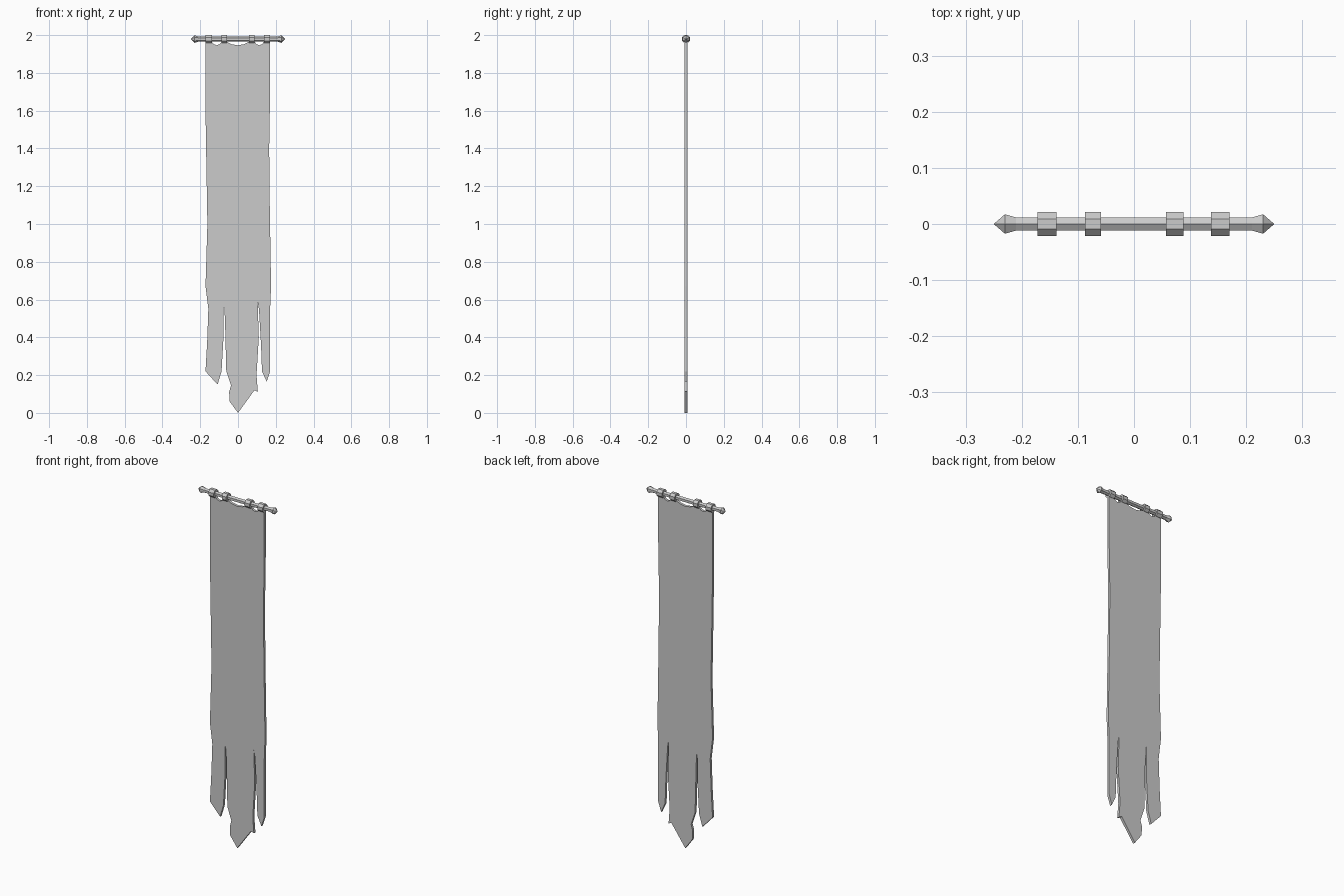
import bpy, bmesh, math

if "Cube" in bpy.data.objects:
    bpy.data.objects.remove(bpy.data.objects["Cube"])

ROD_Z = 1.979


def lathe_x(name, profile, sides, phase):
    """Flat-shaded solid of revolution about the x direction; profile = (x, radius)."""
    bm = bmesh.new()
    rings = []
    for x, r in profile:
        if r == 0:
            rings.append([bm.verts.new((x, 0, ROD_Z))])
            continue
        ring = []
        for i in range(sides):
            a = phase + math.tau * i / sides
            ring.append(bm.verts.new((x, r * math.cos(a), ROD_Z + r * math.sin(a))))
        rings.append(ring)
    for a, b in zip(rings, rings[1:]):
        for i in range(sides):
            j = (i + 1) % sides
            quad = [a[i % len(a)], a[j % len(a)], b[j % len(b)], b[i % len(b)]]
            bm.faces.new(list(dict.fromkeys(quad)))
    for end in (rings[0], rings[-1]):
        if len(end) > 2:
            bm.faces.new(end)
    finish(name, bm)


def finish(name, bm):
    bmesh.ops.recalc_face_normals(bm, faces=bm.faces)
    me = bpy.data.meshes.new(name)
    bm.to_mesh(me)
    bm.free()
    ob = bpy.data.objects.new(name, me)
    bpy.context.collection.objects.link(ob)


# Hexagonal rod with pointed finials
half = [(0.25, 0), (0.23, 0.02), (0.21, 0.0135)]
profile = [(-x, r) for x, r in half] + half[::-1]
lathe_x("rod", profile, 6, math.pi / 2)

# Octagonal hanging loops
loops = [(-0.172, -0.138), (-0.087, -0.059), (0.057, 0.088), (0.137, 0.17)]
for i, (x0, x1) in enumerate(loops):
    lathe_x(f"hanging_loop_{i + 1}", [(x0, 0.0236), (x1, 0.0236)], 8, math.pi / 8)

# Torn cloth outline: left edge, tattered bottom, right edge
outline = [
    (-0.172, 1.6), (-0.168, 1.35), (-0.162, 1.0), (-0.172, 0.67), (-0.157, 0.55),
    (-0.163, 0.38), (-0.172, 0.22), (-0.108, 0.15), (-0.087, 0.22), (-0.078, 0.38),
    (-0.075, 0.587), (-0.069, 0.5), (-0.062, 0.22), (-0.037, 0.145), (-0.047, 0.11),
    (-0.044, 0.06), (0, 0), (0.087, 0.12), (0.105, 0.112), (0.098, 0.2),
    (0.11, 0.4), (0.104, 0.587), (0.111, 0.55), (0.122, 0.36), (0.127, 0.22),
    (0.152, 0.165), (0.17, 0.22), (0.17, 0.55), (0.175, 0.67), (0.168, 1.1),
    (0.165, 1.4), (0.17, 1.7),
]
# Scalloped top edge, rising into each loop
for i in range(3, -1, -1):
    x0, x1 = loops[i]
    outline += [(x1, 1.964), (x0, 1.964)]
    if i:
        left = loops[i - 1][1]
        for t, z in ((0.8, 1.952), (0.5, 1.946), (0.2, 1.952)):
            outline.append((left + t * (x0 - left), z))

bm = bmesh.new()
face = bm.faces.new([bm.verts.new((x, -0.007, z)) for x, z in outline])
ext = bmesh.ops.extrude_face_region(bm, geom=[face], use_keep_orig=True)
bmesh.ops.translate(bm, vec=(0, 0.014, 0),
                    verts=[g for g in ext["geom"] if isinstance(g, bmesh.types.BMVert)])
finish("banner_cloth", bm)
